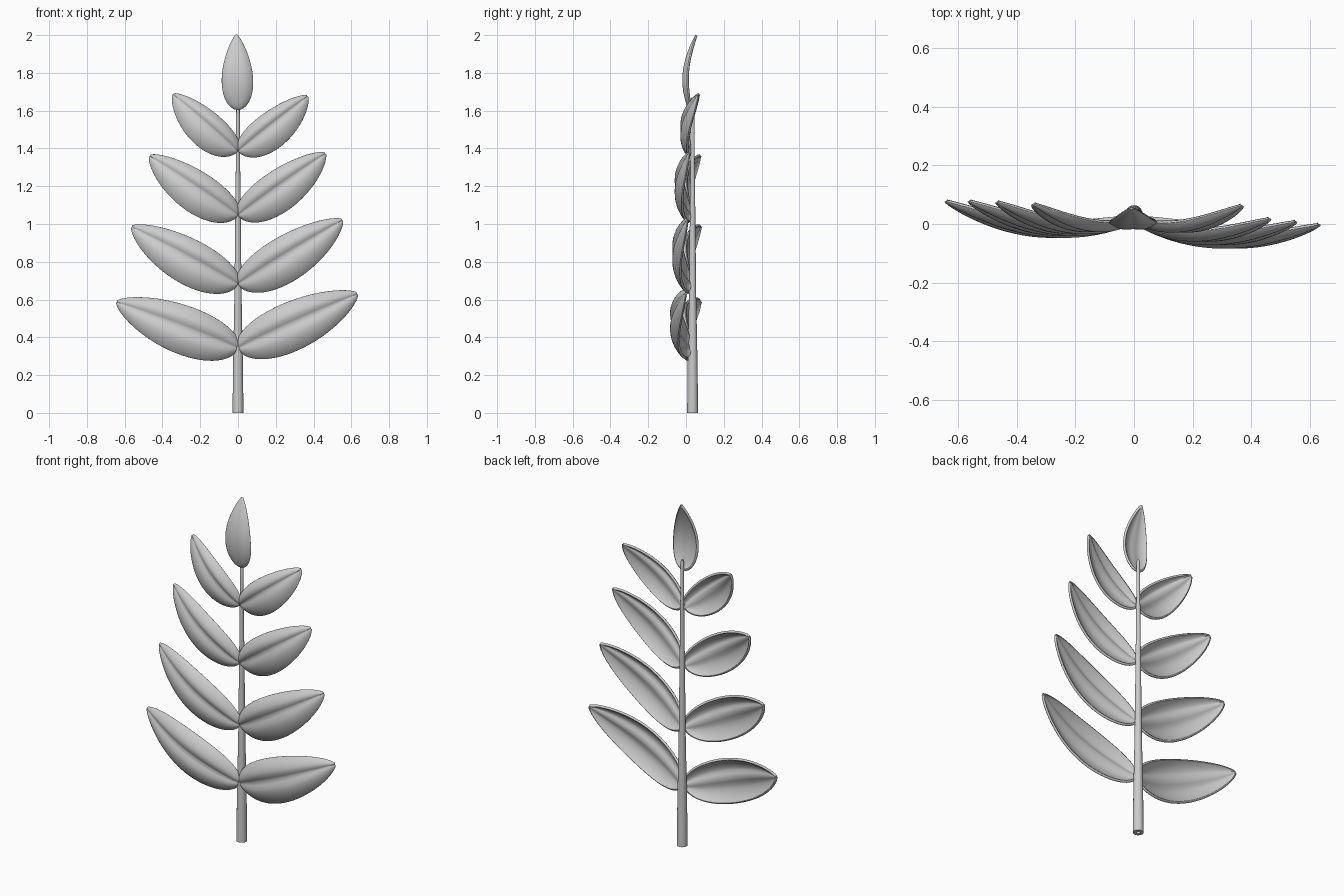
import bpy, bmesh, math

if "Cube" in bpy.data.objects:
    bpy.data.objects.remove(bpy.data.objects["Cube"])


def finish(name, bm, angle=50):
    bmesh.ops.recalc_face_normals(bm, faces=bm.faces)
    me = bpy.data.meshes.new(name)
    bm.to_mesh(me)
    bm.free()
    ob = bpy.data.objects.new(name, me)
    bpy.context.collection.objects.link(ob)
    bpy.ops.object.select_all(action='DESELECT')
    ob.select_set(True)
    bpy.context.view_layer.objects.active = ob
    bpy.ops.object.shade_smooth_by_angle(angle=math.radians(angle))
    return ob


def leaf(name, base, tip, upper, lower, belly, dome, groove, power=0.7, nu=36, nv=20):
    """Domed, bowed blade from base to tip (x, y, z) with a midrib groove."""
    dx, dz = tip[0] - base[0], tip[2] - base[2]
    length = math.hypot(dx, dz)
    side = 1 if dx >= 0 else -1
    px, pz = -dz * side * side / length, dx / length
    if side < 0:
        px, pz = -px, -pz
    if side < 0:
        px = abs(px)
    peak = 0.5 / (0.5 + power)
    norm = peak ** 0.5 * (1 - peak) ** power
    bm = bmesh.new()
    rows = []
    for i in range(nu + 1):
        u = 0.002 + 0.995 * (1 - math.cos(math.pi * i / nu)) / 2
        f = u ** 0.5 * (1 - u) ** power / norm
        row = []
        for j in range(nv + 1):
            v = math.sin(math.pi / 2 * (2 * j / nv - 1) * 0.999)
            w = v * f * (upper if v > 0 else lower)
            h = 1 - abs(v) ** 3 - groove * math.exp(-(v / 0.22) ** 2)
            y = (base[1] + (tip[1] - base[1]) * u
                 - belly * math.sin(math.pi * u) - dome * f * h)
            row.append(bm.verts.new((base[0] + dx * u + px * w, y,
                                     base[2] + dz * u + pz * w)))
        rows.append(row)
    for a, b in zip(rows, rows[1:]):
        for j in range(nv):
            bm.faces.new((a[j], a[j + 1], b[j + 1], b[j]))
    ob = finish(name, bm)
    m = ob.modifiers.new("thickness", 'SOLIDIFY')
    m.thickness = 0.013
    m.offset = 0
    return ob


# Tapered stem with a small hollow at its foot
profile = [(0.0, 0.05), (0.011, 0.05), (0.011, 0.0), (0.029, 0.0), (0.026, 0.26),
           (0.019, 0.62), (0.015, 1.0), (0.011, 1.36), (0.009, 1.66), (0.006, 1.67), (0.0, 1.67)]
bm = bmesh.new()
vs = [bm.verts.new((r, 0.035, z)) for r, z in profile]
es = [bm.edges.new(p) for p in zip(vs, vs[1:])]
bmesh.ops.spin(bm, geom=vs + es, cent=(0, 0.035, 0), axis=(0, 0, 1),
               angle=2 * math.pi, steps=24)
bmesh.ops.remove_doubles(bm, verts=bm.verts, dist=0.0002)
finish("stem", bm, 40)

# Leaf pairs: base height, right tip, left tip, upper and lower half widths, belly, dome
pairs = [
    (0.345, (0.63, 0.0, 0.63), (-0.64, 0.08, 0.587), 0.11, 0.138, 0.05, 0.045),
    (0.685, (0.55, 0.01, 1.02), (-0.56, 0.08, 0.985), 0.095, 0.137, 0.046, 0.042),
    (1.05, (0.46, 0.02, 1.373), (-0.465, 0.077, 1.36), 0.082, 0.128, 0.042, 0.038),
    (1.39, (0.365, 0.065, 1.675), (-0.34, 0.07, 1.685), 0.066, 0.118, 0.035, 0.034),
]
for n, (z, right, left, up, low, belly, dome) in enumerate(pairs, 1):
    leaf(f"leaf_right_{n}", (0.003, 0.025, z), right, up, low, belly, dome, 0.45)
    leaf(f"leaf_left_{n}", (-0.003, 0.025, z), left, up, low, belly, dome, 0.45)

# Upright leaf at the top
leaf("leaf_top", (0, 0.027, 1.61), (-0.008, 0.056, 2.0), 0.079, 0.079, 0.03, 0.024, 0.12, 0.85)
